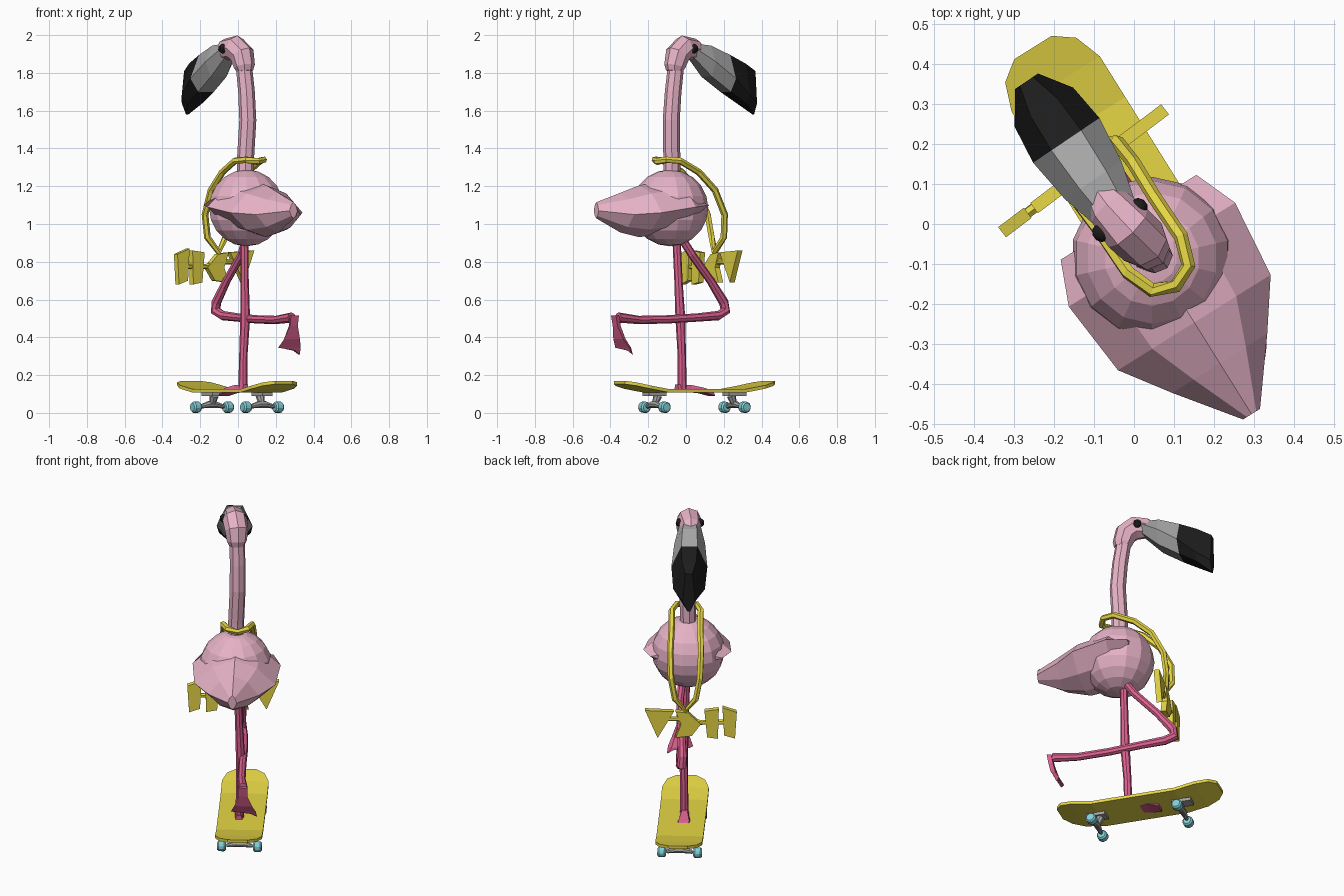
import bpy, bmesh, math
from mathutils import Vector, Matrix

if "Cube" in bpy.data.objects:
    bpy.data.objects.remove(bpy.data.objects["Cube"])

ANG = math.radians(32)  # whole figure is turned about z


def material(name, c):
    m = bpy.data.materials.new(name)
    m.diffuse_color = (*c, 1)
    m.use_nodes = True
    m.node_tree.nodes["Principled BSDF"].inputs["Base Color"].default_value = m.diffuse_color
    return m


PINK = material("pale_pink", (0.80, 0.45, 0.57))
ROSE = material("rose", (0.72, 0.12, 0.28))
YELLOW = material("yellow", (0.80, 0.68, 0.06))
BLACK = material("black", (0.012, 0.012, 0.012))
TEAL = material("teal", (0.22, 0.62, 0.68))
GREY = material("grey", (0.38, 0.38, 0.38))


def local(origin, ang=ANG):
    """Map (side, forward, z) to world around a pivot."""
    ox, oy = origin
    c, s = math.cos(ang), math.sin(ang)
    return lambda r, f, z: Vector((ox + c * r - s * f, oy + s * r + c * f, z))


def finish(name, bm, mat):
    bmesh.ops.recalc_face_normals(bm, faces=bm.faces)
    me = bpy.data.meshes.new(name)
    bm.to_mesh(me)
    bm.free()
    if mat:
        me.materials.append(mat)
    ob = bpy.data.objects.new(name, me)
    bpy.context.collection.objects.link(ob)
    return ob


def loft(name, rings, mat, closed=False):
    bm = bmesh.new()
    vs = [[bm.verts.new(p) for p in r] for r in rings]
    n = len(vs[0])
    pairs = list(zip(vs, vs[1:])) + ([(vs[-1], vs[0])] if closed else [])
    for a, b in pairs:
        for i in range(n):
            j = (i + 1) % n
            bm.faces.new((a[i], a[j], b[j], b[i]))
    if not closed:
        bm.faces.new(vs[0])
        bm.faces.new(vs[-1])
    return finish(name, bm, mat)


def tube(name, pts, radii, mat, sides=8, closed=False):
    pts = [Vector(p) for p in pts]
    n = len(pts)
    if not isinstance(radii, (list, tuple)):
        radii = [radii] * n
    rings, u = [], None
    for i, p in enumerate(pts):
        if closed:
            t = pts[(i + 1) % n] - pts[i - 1]
        else:
            t = pts[min(i + 1, n - 1)] - pts[max(i - 1, 0)]
        t.normalize()
        if u is None:
            u = t.orthogonal()
        u = (u - t * u.dot(t)).normalized()   # carry the frame along
        v = t.cross(u)
        rings.append([p + radii[i] * (math.cos(a) * u + math.sin(a) * v)
                      for a in (2 * math.pi * k / sides for k in range(sides))])
    return loft(name, rings, mat, closed)


def ball(name, loc, r, mat, seg=14, rings=10):
    bm = bmesh.new()
    bmesh.ops.create_uvsphere(bm, u_segments=seg, v_segments=rings, radius=r)
    bmesh.ops.translate(bm, vec=loc, verts=bm.verts)
    return finish(name, bm, mat)


def plate(name, at, outline, f0, f1, mat):
    """Upright flat plate: outline in (side, z), extruded along forward."""
    return loft(name, [[at(r, f, z) for r, z in outline] for f in (f0, f1)], mat)


# skateboard deck with upturned rounded ends
B = local((-0.005, 0.045))
half = [(0.24, 0.13, 0.108), (0.36, 0.13, 0.128), (0.43, 0.105, 0.144), (0.467, 0.055, 0.152)]
deck = [(-f, w, z) for f, w, z in reversed(half)] + half
loft("deck", [[B(-w, f, z), B(w, f, z), B(w, f, z + .018), B(-w, f, z + .018)]
              for f, w, z in deck], YELLOW)

# trucks and wheels
for end, f in (("front", 0.25), ("rear", -0.25)):
    sg = 1 if f > 0 else -1
    tube(end + "_axle", [B(-0.12, f, .033), B(0.12, f, .033)], 0.007, GREY)
    tube(end + "_hanger", [B(-0.07, f, .034), B(-0.02, f, .045), B(0.02, f, .045), B(0.07, f, .034)],
         [.011, .018, .018, .011], GREY)
    tube(end + "_kingpin", [B(0, f, .04), B(0, f - sg * .02, .09)], [.014, .024], GREY)
    plate(end + "_baseplate", B, [(-.032, .09), (.032, .09), (.032, .108), (-.032, .108)],
          f - .055, f + .055, GREY)
    for side, r in (("left", -0.1), ("right", 0.1)):
        tube(f"{end}_{side}_wheel",
             [B(r - .024, f, .03), B(r - .015, f, .03), B(r + .015, f, .03), B(r + .024, f, .03)],
             [.022, .03, .03, .022], TEAL, 12)

# standing leg and its webbed foot
tube("standing_leg", [(.025, -.02, .12), (.028, -.022, .3), (.038, -.03, .5), (.035, -.04, .7),
                      (.033, -.05, .92)], [.024, .022, .026, .022, .022], ROSE)
F = local((0.025, -0.025))
loft("standing_foot", [[F(-w, f, zb), F(w, f, zb), F(w * .6, f, zt), F(-w * .6, f, zt)]
                       for f, w, zb, zt in ((-.03, .022, .115, .15), (.05, .03, .11, .148),
                                            (.13, .05, .105, .132), (.19, .035, .09, .11))], ROSE)

# raised leg bent back at the knee, with hanging foot
tube("raised_leg", [(.04, -.02, .92), (.02, .03, .84), (-.06, .13, .70), (-.115, .20, .585),
                    (-.118, .208, .54), (-.08, .17, .515), (.0, .06, .505), (.1, -.1, .495),
                    (.2, -.25, .492), (.285, -.36, .505)],
     [.022, .022, .022, .026, .028, .025, .022, .022, .022, .027], ROSE)
G = local((0.29, -0.365))
loft("raised_foot", [[G(-w, f - .012, z), G(w, f - .012, z), G(w * .7, f + .012, z), G(-w * .7, f + .012, z)]
                     for f, w, z in ((-.01, .025, .515), (0, .024, .46), (.02, .05, .39), (.045, .07, .345))]
     + [[G(.04, .04, .33), G(.075, .05, .308), G(.07, .055, .308), G(.04, .06, .33)]], ROSE)

# body: faceted ball plus wing and tail mass
ball("body", (.045, -.085, 1.085), 0.203, PINK)
W = local((0.05, -0.085))
rings = []
for b, w, zt, zc, zb in ((-.12, .20, 1.13, 1.10, 1.06), (-.01, .245, 1.235, 1.09, .96),
                         (.19, .225, 1.205, 1.06, .93), (.31, .14, 1.165, 1.05, .955),
                         (.46, .025, 1.115, 1.07, 1.03)):
    up, dn = zt - .3 * (zt - zc), zb + .3 * (zc - zb)
    rings.append([W(r, -b, z) for r, z in ((0, zt), (.55 * w, up), (w, zc), (.55 * w, dn), (0, zb),
                                           (-.55 * w, dn), (-w, zc), (-.55 * w, up))])
loft("wings_and_tail", rings, PINK)

# neck and head
tube("neck", [(.038, -.075, 1.2), (.04, -.075, 1.35), (.052, -.078, 1.55), (.045, -.068, 1.7),
              (.033, -.055, 1.82), (.02, -.04, 1.9)], [.046, .045, .045, .044, .043, .04], PINK)
tube("head", [(.036, -.062, 1.81), (.034, -.06, 1.835), (.022, -.045, 1.895), (-.015, -.01, 1.932),
              (-.06, .04, 1.925), (-.085, .075, 1.905)],
     [.044, .056, .066, .068, .058, .04], PINK)
H = local((-0.035, 0.01), math.radians(34))
for side, r in (("left", -.054), ("right", .054)):
    ball(side + "_eye", H(r, 0, 1.928), .025, BLACK, 10, 8)

# hooked beak: grey root, black tip
prof = [(.02, 1.955, .03, 1.925, .058, 1.88, .03), (.12, 1.945, .04, 1.86, .085, 1.78, .05),
        (.24, 1.895, .045, 1.77, .10, 1.70, .05), (.34, 1.85, .04, 1.68, .088, 1.64, .045),
        (.418, 1.81, .02, 1.64, .035, 1.58, .008)]
rings = [[H(wt, f, zt), H(wm, f, zm), H(wb, f, zb), H(-wb, f, zb), H(-wm, f, zm), H(-wt, f, zt)]
         for f, zt, wt, zm, wm, zb, wb in prof]
loft("beak_root", rings[:3], GREY)
loft("beak_tip", rings[2:], BLACK)

# necklace: closed cord looping behind the neck and down the chest
N = local((0.04, -0.06), math.radians(34))
side = [(.055, -.09, 1.34), (.08, -.02, 1.335), (.08, .10, 1.275), (.085, .20, 1.18),
        (.08, .265, 1.05), (.058, .275, .93)]
cord = [(0, -.115, 1.33)] + side + [(0, .255, .85)] + [(-r, f, z) for r, f, z in reversed(side)]
tube("necklace", [N(*p) for p in cord], .018, YELLOW, 6, closed=True)

# pendant: a row of plain angular plates
P = local((-0.13, 0.13), math.radians(37))
shapes = {
    "pendant_wedge": [(.10, .85), (.26, .86), (.19, .69)],
    "pendant_centre": [(-.05, .77), (.02, .84), (.09, .85), (.06, .77), (.09, .69), (.0, .70)],
    "pendant_inner_tab": [(-.15, .86), (-.07, .85), (-.085, .69), (-.145, .68)],
    "pendant_outer_tab": [(-.25, .84), (-.17, .87), (-.18, .70), (-.24, .68)],
}
for name, outline in shapes.items():
    plate(name, P, outline, -.016, .016, YELLOW)
tube("pendant_bar", [P(-.24, 0, .775), P(-.05, 0, .775), P(.08, 0, .80), P(.2, 0, .80)], .014, YELLOW, 6)
